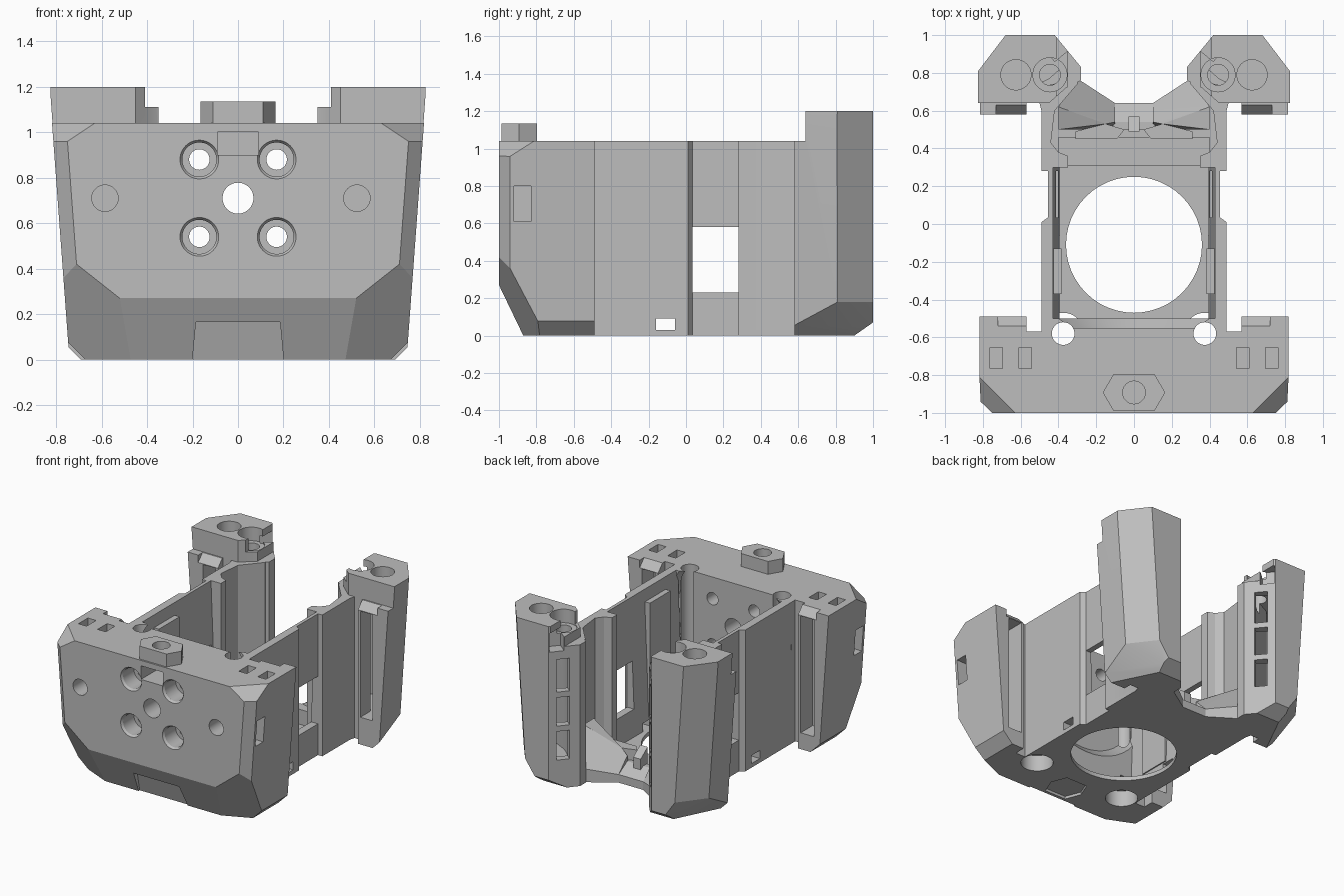
import bpy, bmesh
from math import radians
from mathutils import Vector, Matrix

old = bpy.data.objects.get("Cube")
if old:
    bpy.data.objects.remove(old, do_unlink=True)

grey = bpy.data.materials.new("plain grey")
grey.use_nodes = True
GREY = (0.51, 0.51, 0.51, 1)
grey.diffuse_color = GREY
grey.node_tree.nodes["Principled BSDF"].inputs["Base Color"].default_value = GREY
SIDES = (1, -1)


def finish(name, bm):
    bmesh.ops.recalc_face_normals(bm, faces=bm.faces)
    me = bpy.data.meshes.new(name)
    bm.to_mesh(me)
    bm.free()
    me.materials.append(grey)
    ob = bpy.data.objects.new(name, me)
    bpy.context.scene.collection.objects.link(ob)
    return ob


def prism(name, pts, z0, z1):
    bm = bmesh.new()
    f = bm.faces.new([bm.verts.new((x, y, z0)) for x, y in pts])
    up = bmesh.ops.extrude_face_region(bm, geom=[f])["geom"]
    bmesh.ops.translate(bm, vec=(0, 0, z1 - z0),
                        verts=[v for v in up if isinstance(v, bmesh.types.BMVert)])
    return finish(name, bm)


def hull(name, pts):
    bm = bmesh.new()
    for p in pts:
        bm.verts.new(p)
    bmesh.ops.convex_hull(bm, input=bm.verts[:])
    bmesh.ops.dissolve_limit(bm, angle_limit=0.01, verts=bm.verts[:], edges=bm.edges[:])
    return finish(name, bm)


def box(lo, hi, turn=0, name="cutter"):
    lo, hi = Vector(lo), Vector(hi)
    bm = bmesh.new()
    bmesh.ops.create_cube(bm, size=1)
    m = Matrix.Translation((lo + hi) / 2) @ Matrix.Rotation(radians(turn), 4, "Z")
    bmesh.ops.transform(bm, matrix=m @ Matrix.Diagonal((*(hi - lo), 1)), verts=bm.verts)
    return finish(name, bm)


def rod(a, b, r, r2=None):
    a, b = Vector(a), Vector(b)
    bm = bmesh.new()
    bmesh.ops.create_cone(bm, cap_ends=True, segments=48, radius1=r,
                          radius2=r if r2 is None else r2, depth=(b - a).length)
    m = Matrix.Translation((a + b) / 2) @ (b - a).to_track_quat("Z", "Y").to_matrix().to_4x4()
    bmesh.ops.transform(bm, matrix=m, verts=bm.verts)
    return finish("cutter", bm)


def cut(ob, *cutters):
    """Subtract each cutter, then discard it."""
    for c in cutters:
        c.hide_render = True
        mod = ob.modifiers.new("cut", "BOOLEAN")
        mod.operation, mod.object, mod.solver = "DIFFERENCE", c, "EXACT"
        dg = bpy.context.evaluated_depsgraph_get()
        ob.data = bpy.data.meshes.new_from_object(ob.evaluated_get(dg))
        ob.modifiers.clear()
        bpy.data.objects.remove(c, do_unlink=True)


def chamfer(ob, a, b, c, inside, sides=(1,)):
    """Slice off what lies beyond the plane a-b-c, seen from the inside point."""
    for s in sides:
        p, q, r, i = [Vector((v[0] * s, v[1], v[2])) for v in (a, b, c, inside)]
        n = (q - p).cross(r - p).normalized()
        if n.dot(i - p) > 0:
            n = -n
        bm = bmesh.new()
        bm.from_mesh(ob.data)
        res = bmesh.ops.bisect_plane(bm, geom=bm.verts[:] + bm.edges[:] + bm.faces[:],
                                     plane_co=p, plane_no=n, clear_outer=True)
        edges = [e for e in res["geom_cut"] if isinstance(e, bmesh.types.BMEdge) and e.is_boundary]
        bmesh.ops.holes_fill(bm, edges=edges, sides=0)
        bmesh.ops.recalc_face_normals(bm, faces=bm.faces)
        bm.to_mesh(ob.data)
        bm.free()


def mirrored(ob, name):
    bm = bmesh.new()
    bm.from_mesh(ob.data)
    bmesh.ops.scale(bm, vec=(-1, 1, 1), verts=bm.verts)
    return finish(name, bm)


# Front block with faceted corners
half = [(0.82, -1), (0.82, -0.49), (0.57, -0.49), (0.57, -0.57), (0.49, -0.57), (0.49, -0.5)]
front = prism("front_block", half + [(-x, y) for x, y in reversed(half)], 0, 1.04)
core = (0, -0.7, 0.6)
chamfer(front, (0.815, -1, 1), (0.815, 0, 1), (0.745, 0, 0.05), core, SIDES)
chamfer(front, (0.75, -1, 0.96), (0.71, -1, 0.42), (0.813, -0.94, 0.96), core, SIDES)
chamfer(front, (0.63, -1, 1.04), (0.81, -0.82, 1.04), (0.75, -1, 0.96), core, SIDES)
chamfer(front, (0, -1, 0.27), (1, -1, 0.27), (0, -0.87, 0), core)
chamfer(front, (0.71, -1, 0.42), (0.52, -1, 0.27), (0.745, -0.8, 0.09), core, SIDES)
chamfer(front, (0.75, -0.8, 0.08), (0.75, -0.5, 0.08), (0.67, -0.5, 0), core, SIDES)

# Front openings: lower recess, nut slot, motor seat, centre bore, side bores
cut(front, hull("cutter", [(s * x, y, z) for s in SIDES for x, z, d in
                           ((0.205, -0.05, -0.84), (0.185, 0.165, -0.91)) for y in (-1.1, d)]),
    box((-0.09, -1.1, 0.9), (0.09, -0.82, 1.0)),
    rod((0, -0.55, 0.71), (0, -0.45, 0.71), 0.46, 0.58),
    rod((0, -1.1, 0.71), (0, -0.4, 0.71), 0.068),
    rod((-0.585, -1.1, 0.71), (-0.585, -0.8, 0.71), 0.058),
    rod((0.523, -1.1, 0.71), (0.523, -0.8, 0.71), 0.058))
for s in SIDES:
    for z in (0.54, 0.88):
        cut(front, rod((s * 0.17, -1.1, z), (s * 0.17, -0.4, z), 0.045),
            rod((s * 0.17, -1.1, z), (s * 0.17, -0.86, z), 0.075),
            rod((s * 0.17, -1.01, z), (s * 0.17, -0.985, z), 0.092, 0.075))
    cut(front, box((s * 0.8 - 0.1, -0.92, 0.61), (s * 0.8 + 0.1, -0.83, 0.8)),
        rod((s * 0.375, -0.58, -0.1), (s * 0.375, -0.58, 1.2), 0.06),
        rod((s * 0.375, -0.58, -0.1), (s * 0.375, -0.58, 0.12), 0.11))
    for x in (0.575, 0.73):
        cut(front, box((s * x - 0.033, -0.765, 0.9), (s * x + 0.033, -0.655, 1.1)))
    # hollow at the back of the wing, with a sloped rim
    cut(front, box((s * 0.645 - 0.055, -0.63, 0.12), (s * 0.645 + 0.055, -0.4, 0.98)),
        hull("cutter", [(s * x, y, z) for x in (0.56, 0.72)
                        for y, z in ((-0.55, 1.05), (-0.45, 1.05), (-0.45, 0.94))]))

# Hexagonal boss on top
hexa = [(0.165, 0), (0.11, 0.095), (-0.11, 0.095), (-0.165, 0), (-0.11, -0.095), (0.11, -0.095)]
boss = prism("top_boss", [(x, y - 0.892) for x, y in hexa], 1.0, 1.135)
cut(boss, rod((0, -0.892, 1.03), (0, -0.892, 1.2), 0.06))
# Shallow hexagon under the front
cut(front, prism("cutter", [(x * 0.8, y * 1.2 - 0.72) for x, y in hexa], -0.1, 0.02))

# Floor with the large round opening
edge = [(0.49, -0.52), (0.49, 0.01), (0.455, 0.035), (0.455, 0.28), (0.49, 0.28), (0.49, 0.66),
        (0.3, 0.77), (0.1, 0.64)]
floor = prism("floor", edge + [(-x, y) for x, y in reversed(edge)], 0, 0.03)
cut(floor, rod((0, -0.11, -0.1), (0, -0.11, 0.1), 0.36))
for s in SIDES:
    cut(floor, rod((s * 0.375, -0.58, -0.1), (s * 0.375, -0.58, 0.2), 0.11))

# Side walls: drafted inside, thinner at the window channel
wall = prism("left_wall", [(0.49, -0.52), (0.49, 0.01), (0.455, 0.035), (0.455, 0.3),
                           (0.39, 0.3), (0.39, -0.52)], 0, 1.04)
chamfer(wall, (0.39, 0, 0), (0.39, -0.5, 0), (0.43, 0, 1.04), (0.47, -0.2, 0.5))
cut(wall, box((0.3, 0.035, 0.23), (0.6, 0.28, 0.58)),
    box((0.3, -0.16, 0.03), (0.6, -0.06, 0.09)),
    rod((0.375, -0.58, -0.1), (0.375, -0.58, 0.12), 0.11))
mirrored(wall, "right_wall")
rear_wall = prism("left_rear_wall", [
    (0.455, 0.28), (0.49, 0.28), (0.49, 0.6), (0.52, 0.72), (0.3, 0.77), (0.3, 0.74), (0.42, 0.6),
    (0.44, 0.43), (0.4, 0.38), (0.35, 0.36), (0.35, 0.3), (0.455, 0.3)], 0, 1.04)
mirrored(rear_wall, "right_rear_wall")
rail = box((0.385, -0.37, 0.1), (0.425, -0.13, 0.95), name="left_rail")
mirrored(rail, "right_rail")

# Rear pillars
pillar = prism("left_pillar", [
    (0.57, 0.64), (0.57, 0.58), (0.825, 0.58), (0.825, 1), (0.42, 1), (0.28, 0.83),
    (0.28, 0.76), (0.36, 0.72), (0.45, 0.64)], 0, 1.2)
core = (0.55, 0.78, 0.6)
chamfer(pillar, (0.82, 0, 1.1), (0.82, 1, 1.1), (0.745, 0, 0.05), core)
chamfer(pillar, (0.825, 0.81, 1.2), (0.755, 0.81, 0.18), (0.68, 1, 1.2), core)
chamfer(pillar, (0.75, 0.58, 0.06), (0.755, 0.81, 0.18), (0.69, 0.58, 0), core)
chamfer(pillar, (0.755, 0.81, 0.18), (0.61, 1, 0.18), (0.56, 0.9, 0), core)
chamfer(pillar, (0, 1, 0.07), (1, 1, 0.07), (0, 0.9, 0), core)
# hollow core open to the front, stepped top, bolt holes and nut slot
cut(pillar, prism("cutter", [(0.59, 0.5), (0.69, 0.5), (0.69, 0.8), (0.6, 0.93), (0.46, 0.94),
                             (0.36, 0.85), (0.45, 0.77), (0.59, 0.7)], 0.2, 0.98),
    box((0.2, 0.5, 1.04), (0.9, 0.64, 1.3)),
    box((0.2, 0.5, 1.11), (0.41, 1.1, 1.3)),
    box((0.2, 0.5, 1.04), (0.35, 1.1, 1.3)),
    hull("cutter", [(x, y, z) for x in (0.56, 0.73)
                    for y, z in ((0.64, 1.05), (0.5, 1.05), (0.5, 0.9))]),
    rod((0.625, 0.79, 1.08), (0.625, 0.79, 1.3), 0.08),
    rod((0.445, 0.79, 1.1), (0.445, 0.79, 1.3), 0.09),
    rod((0.445, 0.79, 0.9), (0.445, 0.79, 1.3), 0.055),
    box((0.31, 0.9, 1.01), (0.47, 1.0, 1.15), 140))
# windows through the inner rear face
for z0, z1 in ((0.21, 0.42), (0.46, 0.67), (0.71, 0.95)):
    cut(pillar, box((0.24, 0.865, z0), (0.5, 0.955, z1), 140))
mirrored(pillar, "right_pillar")

# Rear sill: raised floor, two sloped cheeks and a small centre rib
box((-0.4, 0.31, 0.02), (0.4, 0.46, 0.09), name="raised_floor")
cheek = hull("left_sill_cheek", [
    (0.1, 0.64, 0), (0.3, 0.77, 0), (0.1, 0.64, 0.06), (0.3, 0.77, 0.1), (0.4, 0.62, 0.34),
    (0.4, 0.5, 0.34), (0.15, 0.53, 0.2), (0.1, 0.54, 0.16), (0.1, 0.5, 0), (0.4, 0.5, 0)])
mirrored(cheek, "right_sill_cheek")
hull("sill_centre", [(s * 0.11, y, z) for s in SIDES
                     for y, z in ((0.64, 0), (0.64, 0.06), (0.54, 0.12), (0.5, 0.12), (0.5, 0))])
ledge = hull("left_sill_ledge", [(x, y, z) for x, y in ((0.05, 0.5), (0.15, 0.53), (0.31, 0.49),
                                                        (0.31, 0.45), (0.09, 0.45))
                                 for z in (0.02, 0.2)])
mirrored(ledge, "right_sill_ledge")
hull("sill_rib", [(s * 0.03, y, z) for s in SIDES
                  for y, z in ((0.57, 0), (0.57, 0.18), (0.49, 0.24), (0.49, 0))])

# Smooth the round bores, keep every other edge sharp
bpy.ops.object.select_all(action="DESELECT")
for ob in bpy.context.scene.objects:
    if ob.type == "MESH" and grey.name in ob.data.materials:
        ob.select_set(True)
        bpy.context.view_layer.objects.active = ob
bpy.ops.object.shade_smooth_by_angle(angle=radians(20))
